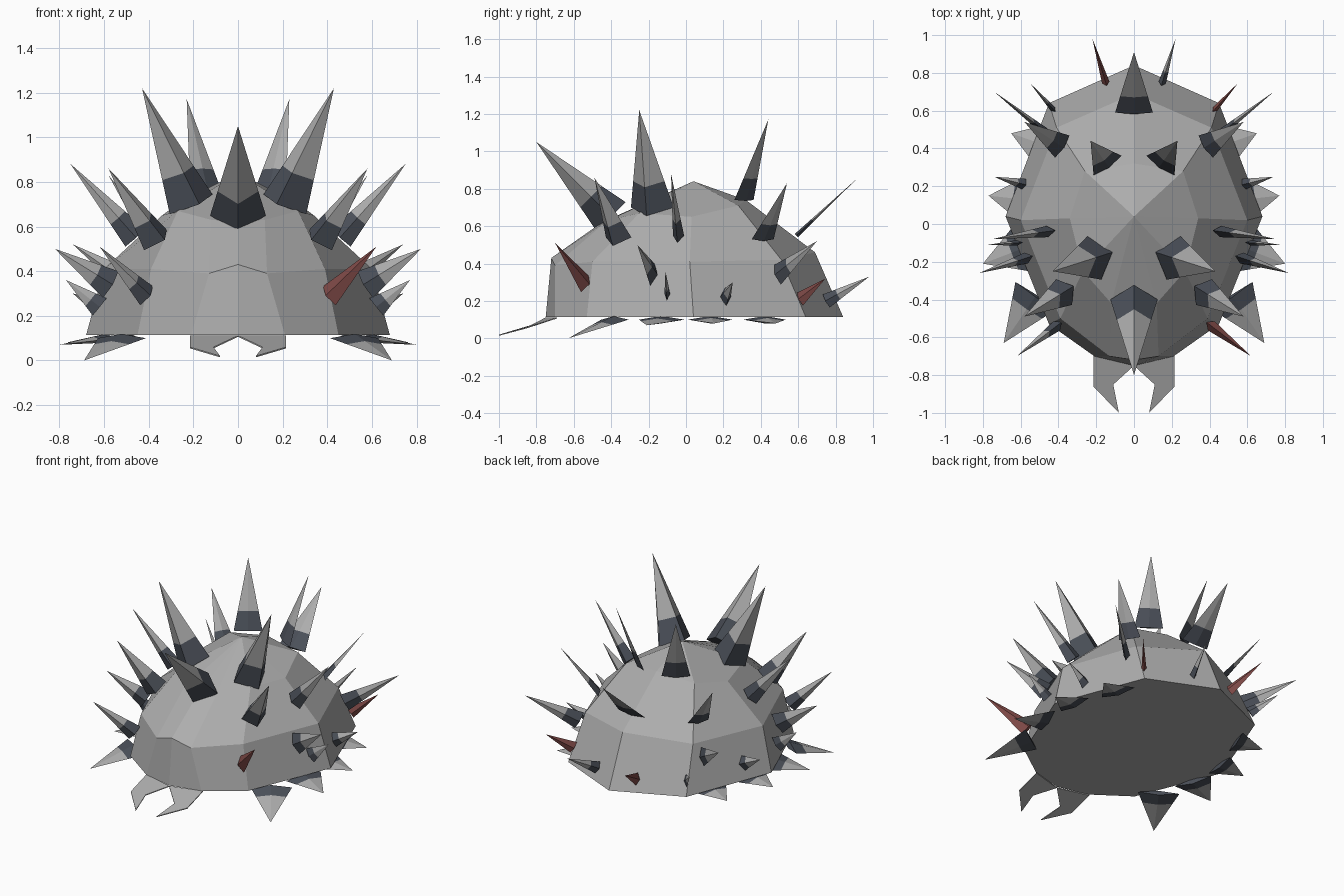
import bpy
import bmesh
from mathutils import Vector

cube = bpy.data.objects.get("Cube")
if cube:
    bpy.data.objects.remove(cube, do_unlink=True)


def make_material(name, red, green, blue):
    colour = (red, green, blue, 1)
    material = bpy.data.materials.new(name)
    material.use_nodes = True
    material.diffuse_color = colour
    shader = material.node_tree.nodes["Principled BSDF"]
    shader.inputs["Base Color"].default_value = colour
    shader.inputs["Roughness"].default_value = 0.9
    return material


shell_grey = make_material("shell grey", 0.42, 0.42, 0.42)
band_slate = make_material("dark slate", 0.07, 0.08, 0.1)
spike_red = make_material("dark red", 0.22, 0.07, 0.065)


def finish(name, bm, materials):
    bmesh.ops.recalc_face_normals(bm, faces=bm.faces)
    mesh = bpy.data.meshes.new(name)
    bm.to_mesh(mesh)
    bm.free()
    for material in materials:
        mesh.materials.append(material)
    thing = bpy.data.objects.new(name, mesh)
    bpy.context.scene.collection.objects.link(thing)
    return thing


def mirrored(point):
    return (-point[0], point[1], point[2])


def bridge(bm, lower, upper, index=0):
    count = len(lower)
    for i in range(count):
        j = (i + 1) % count
        bm.faces.new((lower[i], lower[j], upper[j], upper[i])).material_index = index


def fan(bm, ring, point, index=0):
    count = len(ring)
    for i in range(count):
        bm.faces.new((ring[i], ring[(i + 1) % count], point)).material_index = index


# Faceted shell: half rings run from front to back and are mirrored
rim_ring = [(0, -.75, .115), (.21, -.7, .115), (.45, -.53, .115),
            (.68, .04, .115), (.45, .64, .115), (0, .84, .115)]
middle_ring = [(0, -.72, .43), (.13, -.7, .39), (.39, -.5, .41),
               (.6, .02, .41), (.41, .51, .42), (0, .69, .46)]
upper_ring = [(0, -.45, .62), (.12, -.42, .63), (.27, -.25, .67),
              (.34, .03, .65), (.26, .28, .71), (0, .32, .74)]


def build_shell():
    bm = bmesh.new()
    rings = []
    for half in (rim_ring, middle_ring, upper_ring):
        loop = half + [mirrored(p) for p in reversed(half[1:-1])]
        rings.append([bm.verts.new(p) for p in loop])
    bm.faces.new(rings[0])
    for lower, upper in zip(rings, rings[1:]):
        bridge(bm, lower, upper)
    fan(bm, rings[-1], bm.verts.new((0, .04, .84)))
    finish("shell", bm, [shell_grey])


# Four-sided spike with a dark band round its foot
def build_spike(name, base, tip, width, depth, red=False):
    base, tip = Vector(base), Vector(tip)
    axis = tip - base
    across = axis.cross(Vector((0, 0, 1))).normalized()
    along = across.cross(axis).normalized()
    corners = (across * width, along * depth, -across * width, -along * depth)
    bm = bmesh.new()
    foot = [bm.verts.new(base + c) for c in corners]
    band = [bm.verts.new(base + axis * 0.27 + c * 0.73) for c in corners]
    bm.faces.new(foot)
    bridge(bm, foot, band)
    fan(bm, band, bm.verts.new(tip), 1)
    finish(name, bm, [spike_red] * 2 if red else [band_slate, shell_grey])


def build_pair(name, base, tip, width, depth, red_side=None):
    build_spike("left_" + name, base, tip, width, depth, red_side == "left")
    build_spike("right_" + name, mirrored(base), mirrored(tip), width, depth,
                red_side == "right")


# Flat forked fang below the front rim
def build_fang(name, side):
    bm = bmesh.new()
    outline = [(0, -.75, .112), (.11, -.85, .06), (.08, -1, .02),
               (.215, -.86, .06), (.215, -.69, .112)]
    top = [bm.verts.new((x * side, y, z)) for x, y, z in outline]
    bottom = [bm.verts.new((x * side, y, z - 0.006)) for x, y, z in outline]
    bm.faces.new(top)
    bm.faces.new(bottom)
    bridge(bm, bottom, top)
    finish(name, bm, [shell_grey])


build_shell()
build_fang("left_fang", 1)
build_fang("right_fang", -1)

# Centre line spikes
build_spike("front_centre_spike", (0, -.4, .65), (0, -.8, 1.05), .125, .11)
build_spike("back_centre_spike", (0, .59, .55), (0, .91, .85), .1, .012)

# Upper spikes
build_pair("crown_spike", (.21, -.18, .7), (.43, -.25, 1.22), .12, .11)
build_pair("shoulder_spike", (.37, -.36, .54), (.58, -.49, .86), .08, .075)
build_pair("flank_spike", (.46, -.04, .55), (.75, -.08, .88), .03, .06)
build_pair("rear_crown_spike", (.14, .31, .74), (.23, .44, 1.17), .09, .015)
build_pair("rear_shoulder_spike", (.38, .41, .53), (.58, .54, .83), .07, .015)

# Lower spikes
build_pair("front_spike", (.41, -.54, .29), (.62, -.7, .51), .03, .055, "left")
build_pair("upper_side_spike", (.57, -.18, .34), (.82, -.26, .5), .03, .07)
build_pair("lower_side_spike", (.62, -.1, .24), (.77, -.11, .36), .015, .05)
build_pair("rear_side_spike", (.58, .21, .22), (.74, .25, .3), .03, .05)
build_pair("rear_corner_spike", (.47, .49, .34), (.74, .7, .52), .02, .06)
build_pair("rear_low_spike", (.43, .61, .21), (.55, .745, .32), .015, .04, "left")
build_pair("tail_spike", (.15, .75, .2), (.22, .98, .33), .02, .04, "right")

# Flat spikes fanning out below the rim
build_pair("front_rim_spike", (.52, -.38, .1), (.69, -.63, 0), .13, .02)
build_pair("middle_rim_spike", (.59, -.13, .1), (.8, -.21, .07), .13, .02)
build_pair("back_rim_spike", (.59, .13, .1), (.77, .15, .08), .12, .02)
build_pair("rear_rim_spike", (.48, .42, .1), (.65, .48, .08), .12, .02)
